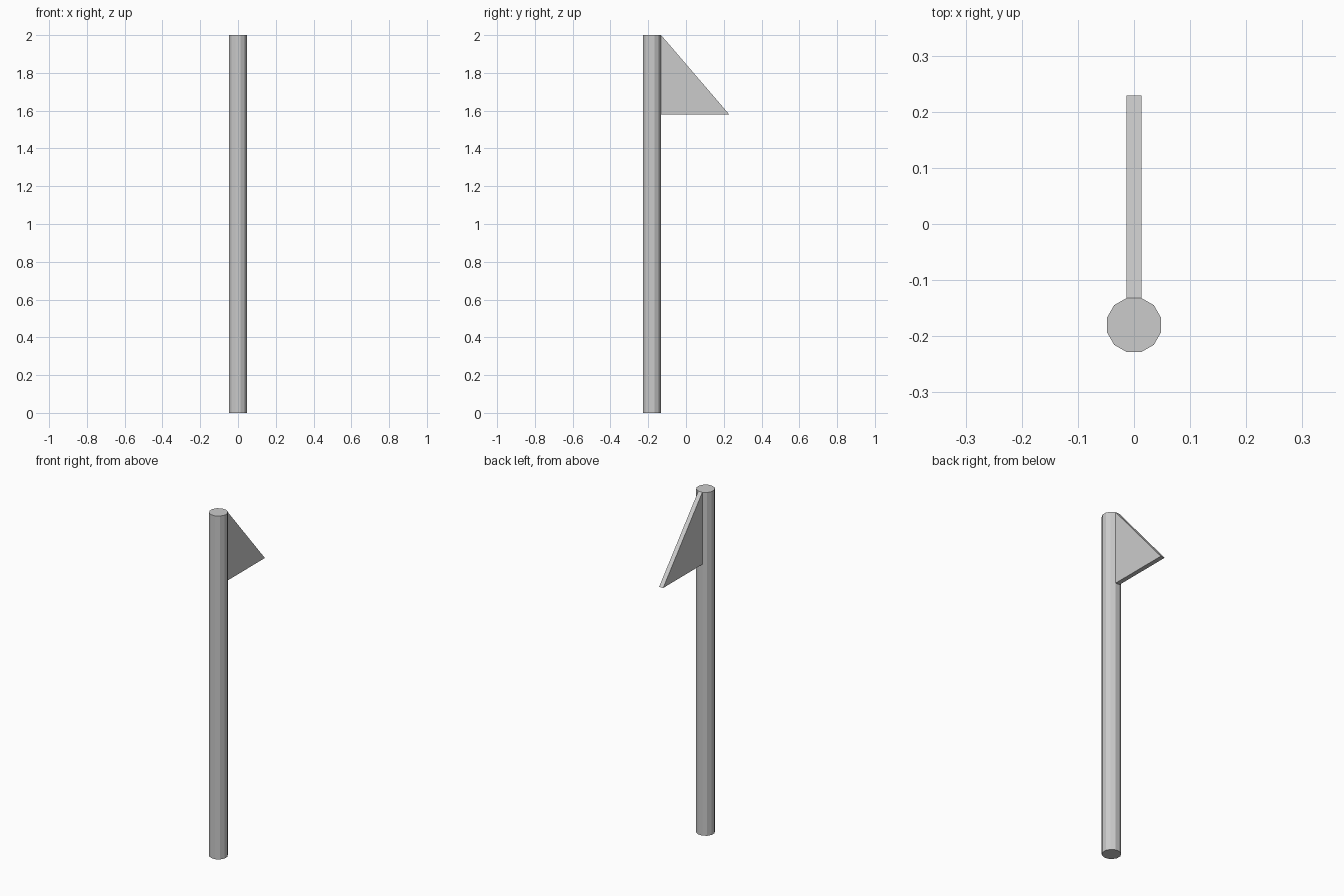
import bpy, bmesh, math

if "Cube" in bpy.data.objects:
    bpy.data.objects.remove(bpy.data.objects["Cube"])

R, H, SIDES = 0.05, 2.0, 12
POLE_Y = -0.18
FLAT_Y = POLE_Y + R * math.cos(math.pi / SIDES)      # pole facet the flag sits on
HALF_T = R * math.sin(math.pi / SIDES)               # flag is as thick as one facet

# Twelve-sided pole, turned so a flat facet faces the flag
bpy.ops.mesh.primitive_cylinder_add(vertices=SIDES, radius=R, depth=H,
                                    location=(0, POLE_Y, H / 2),
                                    rotation=(0, 0, math.pi / SIDES))
bpy.context.object.name = "pole"

# Triangular pennant: side profile extruded across the facet width
bm = bmesh.new()
profile = [(FLAT_Y, H), (FLAT_Y, 1.58), (0.229, 1.58)]
face = bm.faces.new([bm.verts.new((-HALF_T, y, z)) for y, z in profile])
ext = bmesh.ops.extrude_face_region(bm, geom=[face], use_keep_orig=True)
new_verts = [g for g in ext["geom"] if isinstance(g, bmesh.types.BMVert)]
bmesh.ops.translate(bm, verts=new_verts, vec=(2 * HALF_T, 0, 0))
bmesh.ops.recalc_face_normals(bm, faces=bm.faces)
mesh = bpy.data.meshes.new("flag")
bm.to_mesh(mesh)
bm.free()
bpy.context.collection.objects.link(bpy.data.objects.new("flag", mesh))
